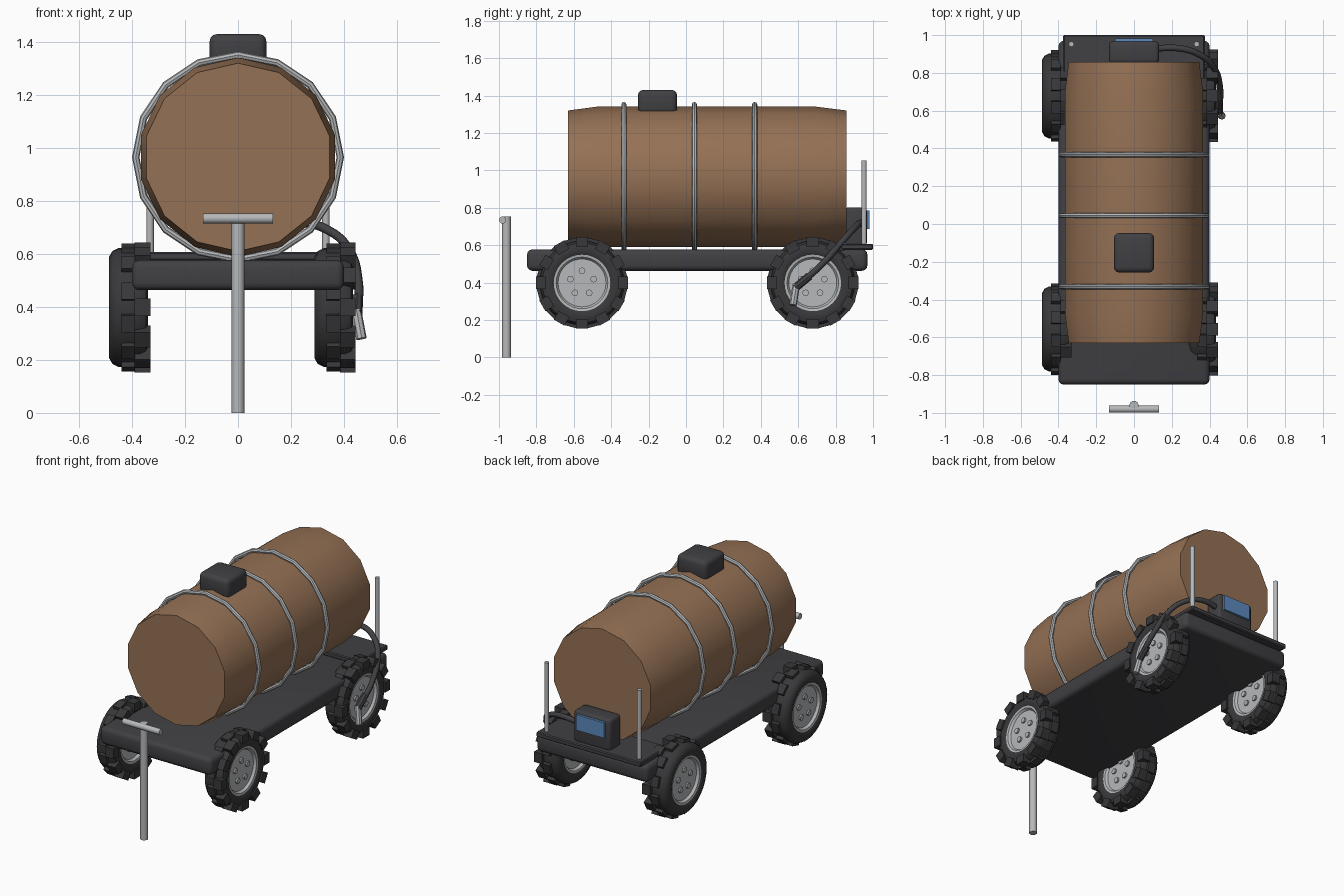
import bpy, bmesh, math
from mathutils import Vector, Matrix

if "Cube" in bpy.data.objects:
    bpy.data.objects.remove(bpy.data.objects["Cube"])


def material(name, rgb):
    m = bpy.data.materials.new(name)
    m.diffuse_color = (*rgb, 1)
    m.use_nodes = True
    m.node_tree.nodes["Principled BSDF"].inputs["Base Color"].default_value = m.diffuse_color
    return m


DARK = material("dark grey", (0.052, 0.052, 0.058))
RUBBER = material("black rubber", (0.04, 0.04, 0.043))
BROWN = material("brown", (0.30, 0.165, 0.09))
METAL = material("light metal", (0.47, 0.48, 0.49))
BLUE = material("screen blue", (0.11, 0.25, 0.50))


def finish(bm, name, mat, angle=40):
    bmesh.ops.recalc_face_normals(bm, faces=bm.faces)
    me = bpy.data.meshes.new(name)
    bm.to_mesh(me)
    bm.free()
    me.materials.append(mat)
    ob = bpy.data.objects.new(name, me)
    bpy.context.collection.objects.link(ob)
    bpy.ops.object.select_all(action='DESELECT')
    ob.select_set(True)
    bpy.context.view_layer.objects.active = ob
    if angle:
        bpy.ops.object.shade_smooth_by_angle(angle=math.radians(angle))
    return ob


def box(name, lo, hi, mat, bevel=0.0, segments=3):
    lo, hi = Vector(lo), Vector(hi)
    bm = bmesh.new()
    bmesh.ops.create_cube(bm, size=1)
    for v in bm.verts:
        v.co = Vector(a * b for a, b in zip(v.co, hi - lo)) + (lo + hi) / 2
    if bevel:
        bmesh.ops.bevel(bm, geom=bm.edges[:], offset=bevel, segments=segments,
                        profile=0.5, affect='EDGES')
    return finish(bm, name, mat, 35 if bevel else 0)


def rod(name, a, b, radius, mat, sides=16):
    a, b = Vector(a), Vector(b)
    bm = bmesh.new()
    turn = (b - a).to_track_quat('Z', 'Y').to_matrix().to_4x4()
    bmesh.ops.create_cone(bm, cap_ends=True, segments=sides, radius1=radius,
                          radius2=radius, depth=(b - a).length,
                          matrix=Matrix.Translation((a + b) / 2) @ turn)
    return finish(bm, name, mat)


def lathe(name, profile, sides, axis, centre, mat, caps=True, angle=40):
    """Spin (position along axis, radius) pairs; one vertex points straight up."""
    bm = bmesh.new()
    rings = []
    for p, r in profile:
        ring = []
        for i in range(sides):
            t = 2 * math.pi * i / sides
            s, c = r * math.sin(t), r * math.cos(t)
            co = Vector((p, s, c)) if axis == 'X' else Vector((s, p, c))
            ring.append(bm.verts.new(co + Vector(centre)))
        rings.append(ring)
    for r0, r1 in zip(rings, rings[1:]):
        for i in range(sides):
            j = (i + 1) % sides
            bm.faces.new((r0[i], r0[j], r1[j], r1[i]))
    if caps:
        bm.faces.new(rings[0])
        bm.faces.new(rings[-1])
    return finish(bm, name, mat, angle)


# Flat bed and raised rear shelf
box("bed", (-0.4, -0.85, 0.463), (0.4, 0.97, 0.577), DARK, 0.028)
box("rear_shelf", (-0.375, 0.72, 0.575), (0.375, 1.0, 0.607), DARK, 0.006, 1)

# Barrel tank with hoops and filler hatch
TANK_Z = 0.965
lathe("tank", [(-0.63, 0.355), (-0.47, 0.376), (0.69, 0.376), (0.857, 0.355)],
      14, 'Y', (0, 0, TANK_Z), BROWN)
for y in (-0.332, 0.045, 0.367):
    bpy.ops.mesh.primitive_torus_add(major_segments=16, minor_segments=8,
                                     major_radius=0.386, minor_radius=0.014,
                                     location=(0, y, TANK_Z),
                                     rotation=(math.pi / 2, 0, 0))
    hoop = bpy.context.object
    hoop.name = "tank_hoop"
    hoop.data.materials.append(METAL)
    bpy.ops.object.shade_smooth_by_angle(angle=math.radians(40))
box("hatch", (-0.107, -0.257, 1.30), (0.107, -0.048, 1.43), DARK, 0.028)


# Wheels: tyre, dished rim, bolts and offset tread blocks on the +x shoulder
def wheel(x, y, z=0.398):
    c = Vector((x, y, z))
    lathe("tyre", [(-0.068, 0.15), (-0.076, 0.165), (-0.076, 0.192), (-0.064, 0.213),
                   (-0.04, 0.225), (0.04, 0.225), (0.062, 0.213), (0.07, 0.192),
                   (0.07, 0.165), (0.062, 0.15)], 32, 'X', c, RUBBER, caps=False)
    lathe("rim", [(-0.05, 0.128), (-0.066, 0.138), (-0.07, 0.158), (0.064, 0.158),
                  (0.06, 0.138), (0.045, 0.128)], 32, 'X', c, METAL, angle=30)
    for i in range(5):
        t = 2 * math.pi * i / 5
        off = Vector((0, 0.065 * math.sin(t), 0.065 * math.cos(t)))
        rod("wheel_bolt", c + off + Vector((-0.06, 0, 0)),
            c + off + Vector((0.056, 0, 0)), 0.018, METAL, 8)
    bm = bmesh.new()
    count = 12
    for i in range(count):
        for x0, x1, r0, r1, shift in ((-0.03, 0.022, 0.205, 0.242, 0.5),
                                      (0.02, 0.079, 0.192, 0.245, 0.0)):
            t = 2 * math.pi * (i + shift) / count
            m = (Matrix.Translation(c) @ Matrix.Rotation(t, 4, 'X')
                 @ Matrix.Translation(((x0 + x1) / 2, 0, (r0 + r1) / 2))
                 @ Matrix.Diagonal((x1 - x0, 0.066, r1 - r0, 1)))
            bmesh.ops.create_cube(bm, size=1, matrix=m)
    finish(bm, "tyre_tread", RUBBER, 0)


for wx in (-0.41, 0.365):
    for wy in (-0.556, 0.678):
        wheel(wx, wy)

# Front post with crossbar
rod("front_post", (0, -0.96, 0), (0, -0.96, 0.752), 0.024, METAL)
rod("crossbar", (-0.133, -0.98, 0.734), (0.133, -0.98, 0.734), 0.019, METAL)

# Rear corner poles
for sx in (-1, 1):
    rod("rear_pole", (sx * 0.332, 0.952, 0.59), (sx * 0.332, 0.952, 1.052), 0.014, METAL)

# Control box with screen
box("control_box", (-0.132, 0.85, 0.595), (0.132, 0.967, 0.802), DARK, 0.02)
box("screen", (-0.1, 0.96, 0.685), (0.1, 0.982, 0.785), BLUE)

# Hose running from the control box to the nozzle
cu = bpy.data.curves.new("hose", 'CURVE')
cu.dimensions = '3D'
cu.bevel_depth = 0.017
cu.bevel_resolution = 2
cu.resolution_u = 5
cu.use_fill_caps = True
path = [(0.11, 0.93, 0.71), (0.24, 0.93, 0.72), (0.34, 0.90, 0.69),
        (0.415, 0.84, 0.625), (0.455, 0.72, 0.49), (0.45, 0.60, 0.385)]
sp = cu.splines.new('BEZIER')
sp.bezier_points.add(len(path) - 1)
for bp, co in zip(sp.bezier_points, path):
    bp.co = co
    bp.handle_left_type = bp.handle_right_type = 'AUTO'
hose = bpy.data.objects.new("hose", cu)
bpy.context.collection.objects.link(hose)
cu.materials.append(DARK)
bpy.ops.object.select_all(action='DESELECT')
hose.select_set(True)
bpy.context.view_layer.objects.active = hose
bpy.ops.object.convert(target='MESH')
bpy.ops.object.shade_smooth_by_angle(angle=math.radians(50))
rod("nozzle_grip", (0.45, 0.66, 0.435), (0.448, 0.585, 0.372), 0.022, DARK, 8)
rod("nozzle", (0.445, 0.59, 0.39), (0.466, 0.572, 0.28), 0.02, METAL, 8)
